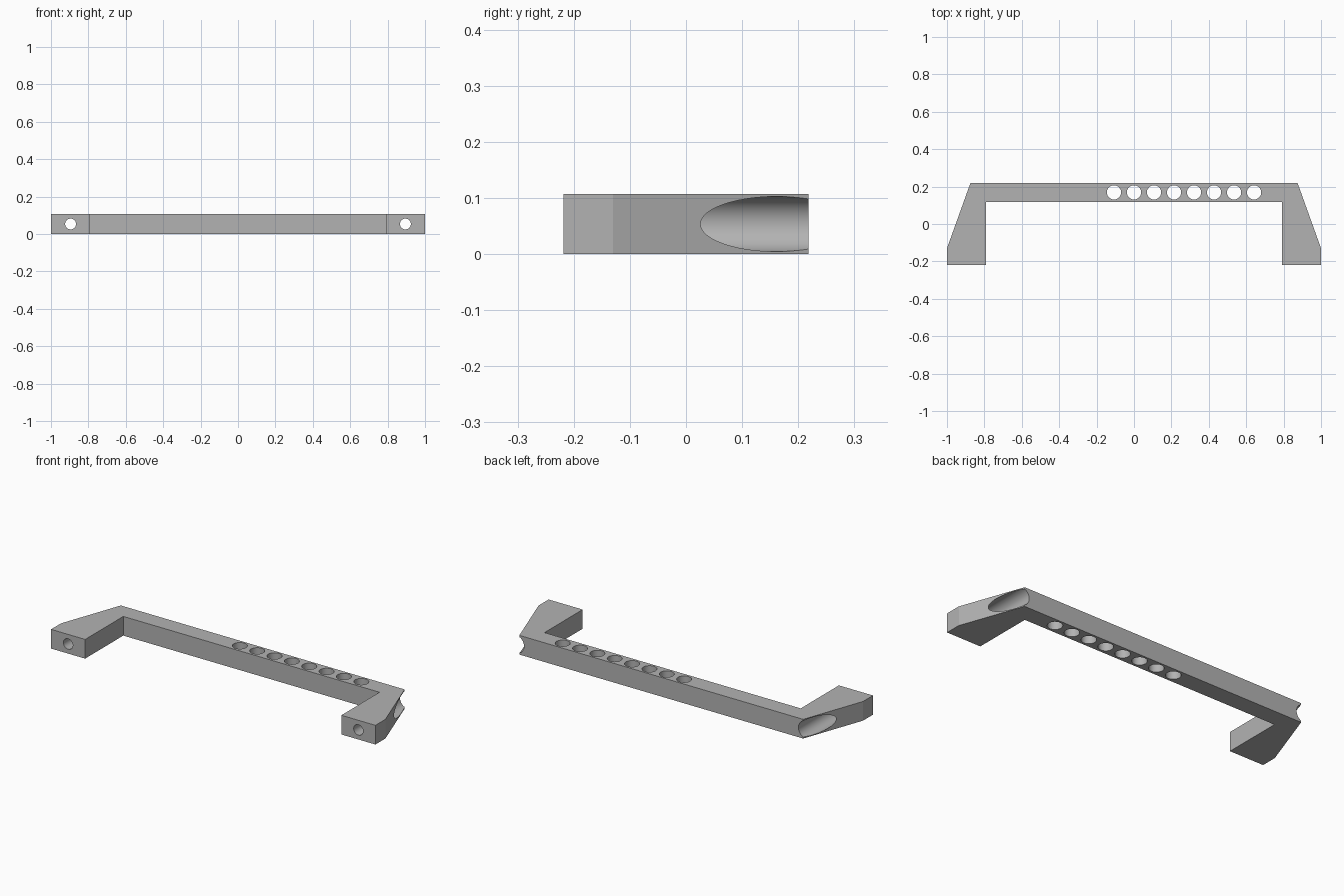
import bpy, bmesh, math

if "Cube" in bpy.data.objects:
    bpy.data.objects.remove(bpy.data.objects["Cube"])

H = 0.107          # bar thickness
grey = bpy.data.materials.new("satin_grey")
grey.diffuse_color = (0.45, 0.45, 0.45, 1)
grey.use_nodes = True
grey.node_tree.nodes["Principled BSDF"].inputs["Base Color"].default_value = grey.diffuse_color

# Handle body: outline extruded upward, mirrored left to right
half = [(0.79, -0.218), (1.0, -0.218), (1.0, -0.13), (0.875, 0.218)]
outline = [(0.79, 0.118)] + half + [(-x, y) for x, y in reversed(half)] + [(-0.79, 0.118)]
bm = bmesh.new()
face = bm.faces.new([bm.verts.new((x, y, 0)) for x, y in outline])
top = bmesh.ops.extrude_face_region(bm, geom=[face])["geom"]
bmesh.ops.translate(bm, vec=(0, 0, H), verts=[v for v in top if isinstance(v, bmesh.types.BMVert)])
bmesh.ops.recalc_face_normals(bm, faces=bm.faces)
mesh = bpy.data.meshes.new("handle")
bm.to_mesh(mesh)
bm.free()
handle = bpy.data.objects.new("handle", mesh)
bpy.context.collection.objects.link(handle)
mesh.materials.append(grey)


def drill(name, radius, loc, depth, along_y=False):
    """Cut a round hole into the handle."""
    bpy.ops.mesh.primitive_cylinder_add(vertices=48, radius=radius, depth=depth, location=loc,
                                        rotation=(math.pi / 2 if along_y else 0, 0, 0))
    cutter = bpy.context.object
    cutter.name = name
    cutter.data.materials.append(grey)
    cutter.hide_render = True
    mod = handle.modifiers.new(name, 'BOOLEAN')
    mod.operation = 'DIFFERENCE'
    mod.solver = 'EXACT'
    mod.object = cutter
    bpy.context.view_layer.objects.active = handle
    bpy.ops.object.modifier_apply(modifier=name)
    bpy.data.objects.remove(cutter)


# Screw holes with wide counterbores in both legs
for s in (-1, 1):
    drill("counterbore", 0.049, (s * 0.895, 0.09, H / 2), 0.42, True)
    drill("screw_hole", 0.029, (s * 0.895, 0, H / 2), 0.6, True)

# Row of eight holes through the crossbar
for i in range(8):
    drill("bar_hole", 0.038, (-0.107 + i * 0.107, 0.169, H / 2), 0.3)

bpy.ops.object.select_all(action='DESELECT')
handle.select_set(True)
bpy.context.view_layer.objects.active = handle
bpy.ops.object.shade_smooth_by_angle(angle=math.radians(15))
